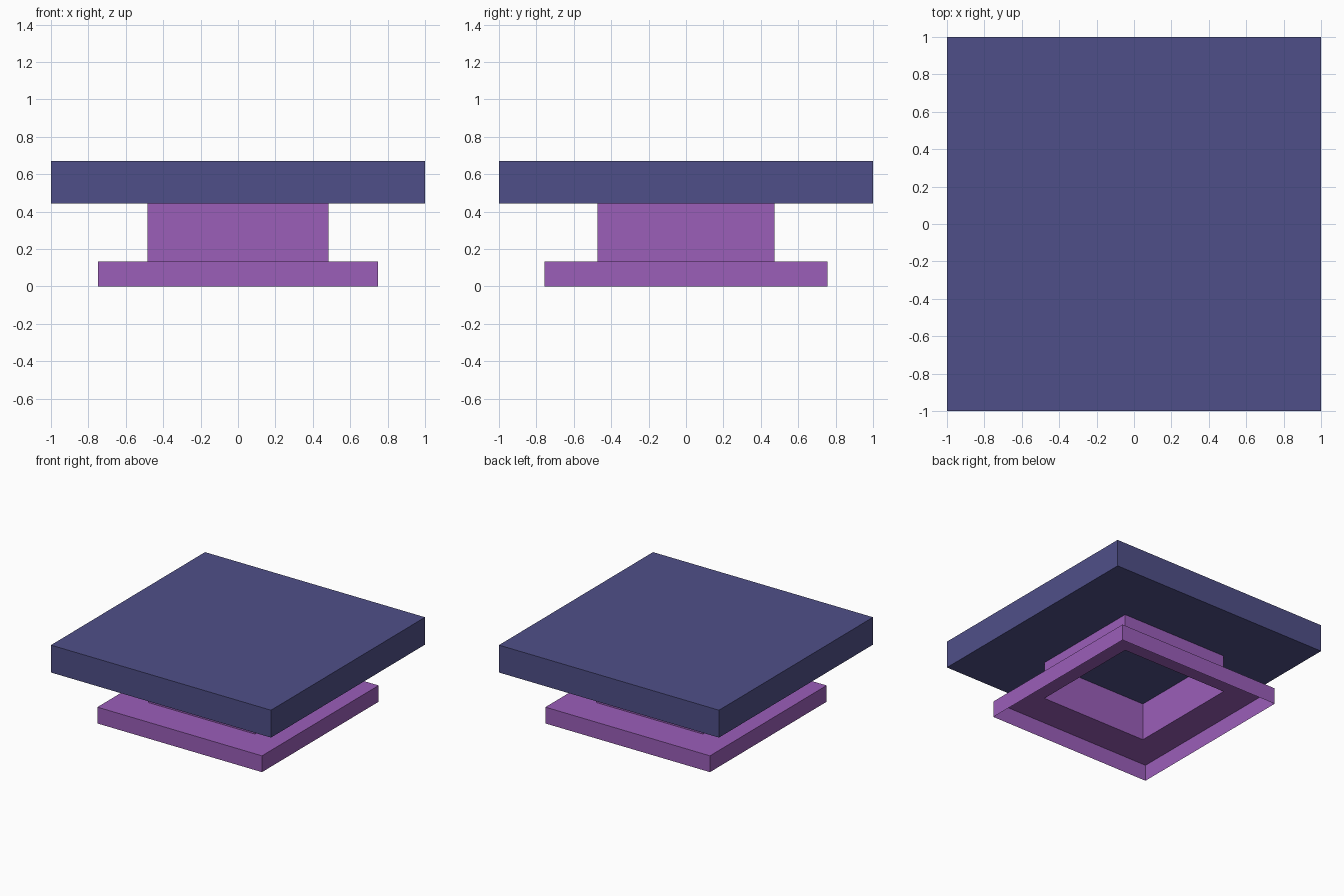
import bpy
import bmesh

cube = bpy.data.objects.get("Cube")
if cube:
    bpy.data.objects.remove(cube, do_unlink=True)


def material(name, rgb):
    mat = bpy.data.materials.new(name)
    mat.use_nodes = True
    mat.diffuse_color = (*rgb, 1)
    mat.node_tree.nodes["Principled BSDF"].inputs["Base Color"].default_value = (*rgb, 1)
    return mat


def stepped_shell(name, rings, mat, capped=False):
    """Skin rectangular rings given as (half width, half depth, height)."""
    bm = bmesh.new()
    loops = [[bm.verts.new((sx * hx, sy * hy, z))
              for sx, sy in ((-1, -1), (1, -1), (1, 1), (-1, 1))]
             for hx, hy, z in rings]
    for low, high in zip(loops, loops[1:]):
        for i in range(4):
            j = (i + 1) % 4
            bm.faces.new((low[i], low[j], high[j], high[i]))
    if capped:
        bm.faces.new(loops[0][::-1])
        bm.faces.new(loops[-1])
    mesh = bpy.data.meshes.new(name)
    bm.to_mesh(mesh)
    bm.free()
    mesh.materials.append(mat)
    obj = bpy.data.objects.new(name, mesh)
    bpy.context.collection.objects.link(obj)
    return obj


purple = material("purple", (0.326, 0.112, 0.485))
indigo = material("indigo", (0.078, 0.078, 0.246))

BASE_TOP, SLAB_BOTTOM, SLAB_TOP = 0.134, 0.444, 0.669
BASE = (0.748, 0.757)
COLUMN = (0.484, 0.473)

# Hollow base: thin skirt and the ledge around the column
stepped_shell("base", [(*BASE, 0), (*BASE, BASE_TOP), (*COLUMN, BASE_TOP)], purple)

# Hollow column, open at both ends
stepped_shell("column", [(*COLUMN, BASE_TOP), (*COLUMN, SLAB_BOTTOM)], purple)

# Solid top slab
stepped_shell("top_slab", [(1, 1, SLAB_BOTTOM), (1, 1, SLAB_TOP)], indigo, capped=True)
